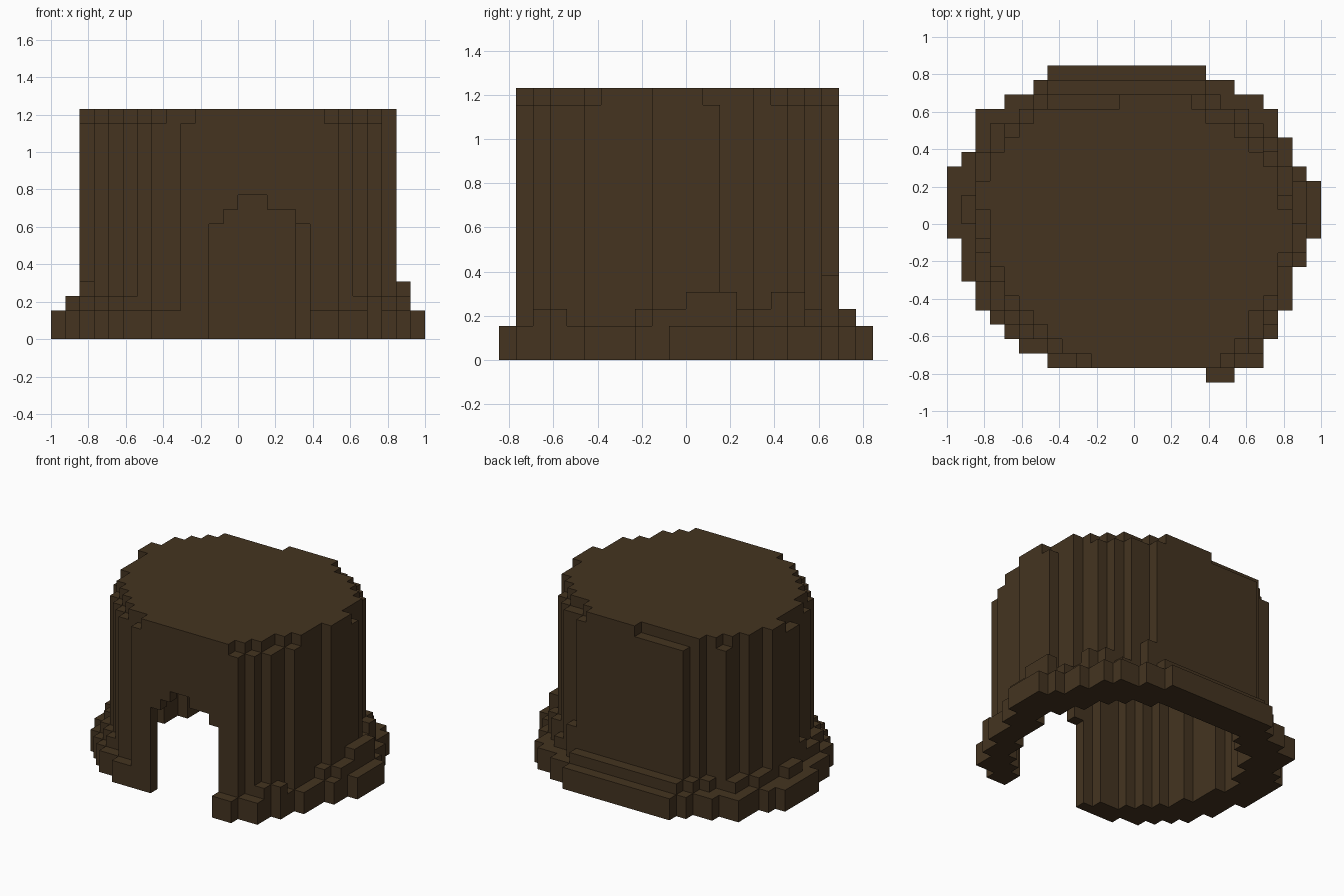
import bpy
import bmesh

if "Cube" in bpy.data.objects:
    bpy.data.objects.remove(bpy.data.objects["Cube"], do_unlink=True)

U = 1 / 13          # size of one block

bark = bpy.data.materials.new("dark_bark_brown")
bark.use_nodes = True
COLOUR = (0.058, 0.034, 0.0145, 1)
bark.diffuse_color = COLOUR
bsdf = bark.node_tree.nodes["Principled BSDF"]
bsdf.inputs["Base Color"].default_value = COLOUR
bsdf.inputs["Roughness"].default_value = 0.9


def area(first, left, right):
    """Set of (x, y) blocks from the left and right ends of each row."""
    return {(x, first + i) for i, (a, b) in enumerate(zip(left, right))
            for x in range(a, b)}


# Plan outlines, one entry per row from front to back
base = area(-11, [5, -6, -8, -9, -10, -11, -11, -12, -12, -12, -13, -13, -13, -13,
                  -13, -12, -11, -11, -11, -9, -7, -6],
            [7, 9, 9, 10, 10, 11, 11, 11, 12, 12, 13, 13, 13, 13,
             12, 11, 11, 10, 10, 9, 7, 5])
body = area(-10, [-4, -6, -7, -8, -9, -9, -10, -10, -10, -11, -11, -11, -11,
                  -10, -10, -9, -9, -7, -6],
            [7, 8, 9, 9, 10, 10, 10, 10, 11, 11, 11, 11, 10,
             10, 9, 9, 8, 7, 5])
top = area(-10, [-3, -5, -6, -7, -8, -9, -9, -10, -10, -10, -10, -11, -11,
                 -10, -10, -9, -8, -7, -1],
           [6, 7, 8, 8, 9, 10, 10, 10, 11, 11, 11, 10, 10,
            10, 9, 8, 7, 5, 4])
step = area(-10, [-4, -6, -8, -9, -10, -10, -11, -11, -11, -11, -12, -12, -11,
                  -11, -11, -10, -10, -8, -7, -6],
            [7, 9, 10, 9, 10, 10, 10, 11, 12, 12, 12, 12, 12,
             11, 10, 10, 9, 8, 6, 5])
knobs = {(11, 0), (11, 1), (11, 2), (9, 5), (8, 6), (-11, -2)}
back_knob = {(5, 8)}

# Hollow inside: the body shrunk by one block all round
inside = {(x, y) for x, y in body
          if all((x + i, y + j) in body for i in (-1, 0, 1) for j in (-1, 0, 1))}

# Door arch: height of the opening for each column
DOOR = {-2: 8, -1: 9, 0: 10, 1: 10, 2: 9, 3: 9, 4: 8}


def stack(plan, z0, z1):
    return {(x, y, z) for x, y in plan for z in range(z0, z1)
            if not (y < -5 and z < DOOR.get(x, 0))}


parts = {
    "root_flare": stack(base - inside, 0, 2) | stack((step | body) - inside, 2, 3)
    | stack(knobs, 2, 4) | stack(back_knob, 2, 5),
    "trunk_wall": stack(body - inside, 3, 15),
    "stump_top": stack(top, 15, 16),
}
solid = set().union(*parts.values())

# Each side of a block: outward direction and its four corners
SIDES = {
    (1, 0, 0): ((1, 0, 0), (1, 1, 0), (1, 1, 1), (1, 0, 1)),
    (-1, 0, 0): ((0, 0, 0), (0, 0, 1), (0, 1, 1), (0, 1, 0)),
    (0, 1, 0): ((0, 1, 0), (0, 1, 1), (1, 1, 1), (1, 1, 0)),
    (0, -1, 0): ((0, 0, 0), (1, 0, 0), (1, 0, 1), (0, 0, 1)),
    (0, 0, 1): ((0, 0, 1), (1, 0, 1), (1, 1, 1), (0, 1, 1)),
    (0, 0, -1): ((0, 0, 0), (0, 1, 0), (1, 1, 0), (1, 0, 0)),
}


def build(name, cells):
    """Skin the exposed sides of the blocks in a part."""
    bm = bmesh.new()
    verts = {}
    for c in sorted(cells):
        for d, corners in SIDES.items():
            if tuple(p + q for p, q in zip(c, d)) in solid:
                continue
            ring = []
            for k in corners:
                p = tuple(a + b for a, b in zip(c, k))
                if p not in verts:
                    verts[p] = bm.verts.new([v * U for v in p])
                ring.append(verts[p])
            bm.faces.new(ring)
    # Merge stacked block sides into single upright strips
    bm.normal_update()
    flat = [e for e in bm.edges if len(e.link_faces) == 2
            and abs(e.verts[0].co.z - e.verts[1].co.z) < 1e-4
            and all(abs(f.normal.z) < 0.1 for f in e.link_faces)
            and e.link_faces[0].normal.dot(e.link_faces[1].normal) > 0.99]
    bmesh.ops.dissolve_edges(bm, edges=flat, use_verts=False)
    mesh = bpy.data.meshes.new(name)
    bm.to_mesh(mesh)
    bm.free()
    mesh.materials.append(bark)
    bpy.context.collection.objects.link(bpy.data.objects.new(name, mesh))


for part_name, part_cells in parts.items():
    build(part_name, part_cells)
